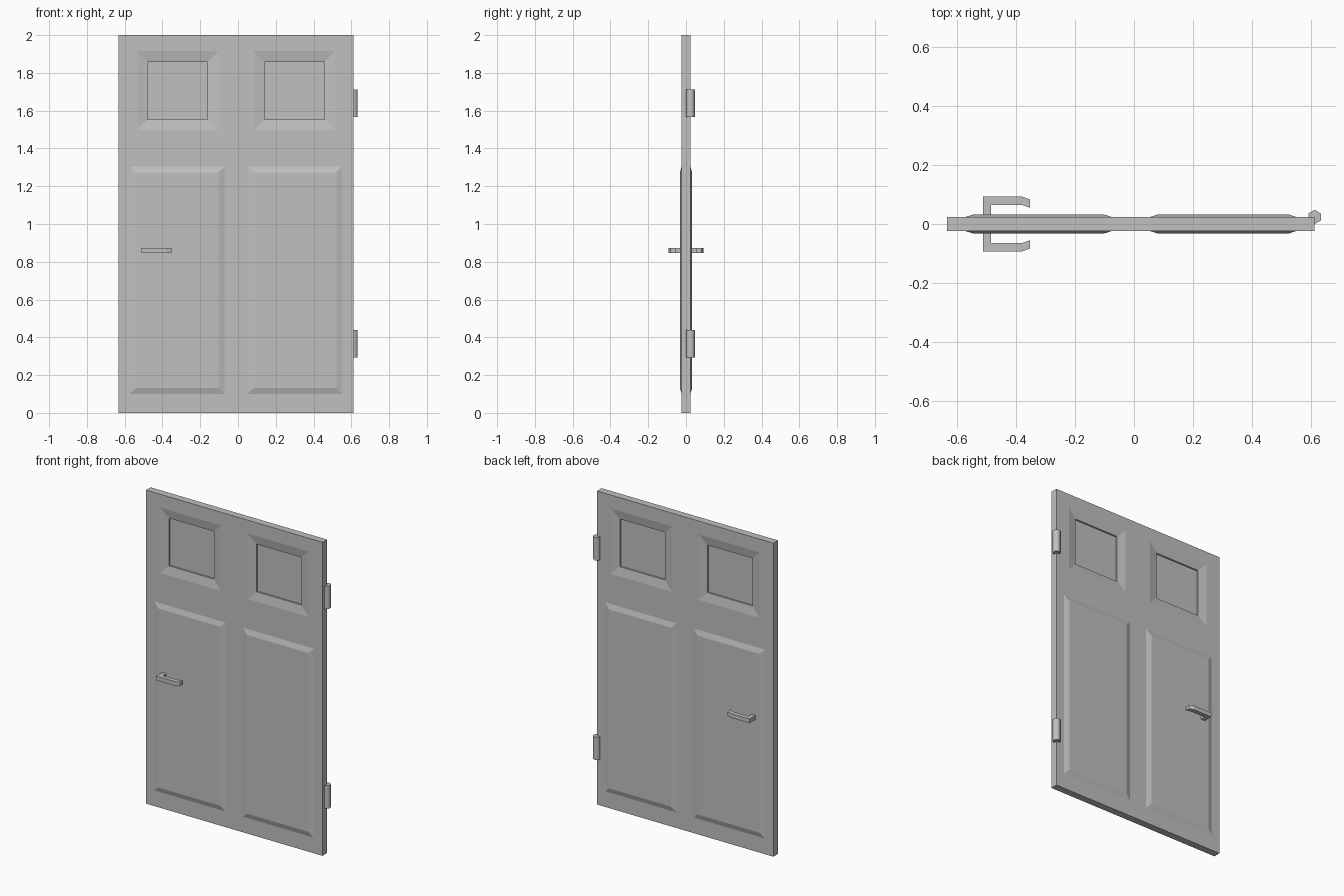
import bpy, bmesh, math

if "Cube" in bpy.data.objects:
    bpy.data.objects.remove(bpy.data.objects["Cube"], do_unlink=True)

CX = -0.0105          # centre line of the door leaf
HALF_W = 0.6225       # half the leaf width
HALF_T = 0.023        # half the leaf thickness

grey = bpy.data.materials.new("door_grey")
grey.use_nodes = True
colour = (0.53, 0.53, 0.53, 1)
grey.diffuse_color = colour
grey.node_tree.nodes["Principled BSDF"].inputs["Base Color"].default_value = colour


def make_object(name, bm, mirror=True):
    """Turn a bmesh into an object, mirrored from front to back if asked."""
    bm.normal_update()
    mesh = bpy.data.meshes.new(name)
    bm.to_mesh(mesh)
    bm.free()
    mesh.materials.append(grey)
    obj = bpy.data.objects.new(name, mesh)
    bpy.context.collection.objects.link(obj)
    if mirror:
        mod = obj.modifiers.new("front_to_back", 'MIRROR')
        mod.use_axis = (False, True, False)
    return obj


def inset(bm, faces, thickness, depth):
    bm.normal_update()
    bmesh.ops.inset_individual(bm, faces=faces, thickness=thickness,
                               depth=depth, use_even_offset=True)


# Door leaf: front face as a grid, two cells sunk for the windows
xs = [CX + d for d in (-HALF_W, -0.525, -0.093, 0.093, 0.525, HALF_W)]
zs = [0, 1.497, 1.915, 2]
bm = bmesh.new()
grid = [[bm.verts.new((x, -HALF_T, z)) for x in xs] for z in zs]
windows = []
for j in range(len(zs) - 1):
    for i in range(len(xs) - 1):
        f = bm.faces.new((grid[j][i], grid[j][i + 1],
                          grid[j + 1][i + 1], grid[j + 1][i]))
        if j == 1 and i in (1, 3):
            windows.append(f)
rim = [e for e in bm.edges if e.is_boundary]
ext = bmesh.ops.extrude_edge_only(bm, edges=rim)
for v in ext["geom"]:
    if isinstance(v, bmesh.types.BMVert):
        v.co.y = 0
bmesh.ops.recalc_face_normals(bm, faces=bm.faces)
if windows[0].normal.y > 0:
    bmesh.ops.reverse_faces(bm, faces=bm.faces)
inset(bm, windows, 0.057, -0.010)     # sloped surround
inset(bm, windows, 0.0005, -0.010)    # step down to the pane
make_object("door_leaf", bm)

# Raised lower panels with bevelled borders
for side, name in ((-1, "right_panel"), (1, "left_panel")):
    x0, x1 = sorted((CX + side * 0.062, CX + side * 0.563))
    bm = bmesh.new()
    f = bm.faces.new([bm.verts.new((x, -HALF_T, z)) for x, z in
                      ((x0, 0.10), (x1, 0.10), (x1, 1.305), (x0, 1.305))])
    inset(bm, [f], 0.032, 0.010)
    make_object(name, bm)

# Lever handle: bent profile extruded upward, one on each side
profile = [(-0.512, -0.015), (-0.512, -0.093), (-0.38, -0.093), (-0.352, -0.083),
           (-0.352, -0.055), (-0.38, -0.065), (-0.485, -0.065), (-0.485, -0.015)]
bm = bmesh.new()
f = bm.faces.new([bm.verts.new((x, y, 0.846)) for x, y in profile])
ext = bmesh.ops.extrude_face_region(bm, geom=[f], use_keep_orig=True)
bmesh.ops.translate(bm, vec=(0, 0, 0.027),
                    verts=[v for v in ext["geom"] if isinstance(v, bmesh.types.BMVert)])
bmesh.ops.recalc_face_normals(bm, faces=bm.faces)
make_object("lever_handles", bm)

# Six-sided hinge barrels on the back edge
for name, z in (("lower_hinge", 0.367), ("upper_hinge", 1.64)):
    bpy.ops.mesh.primitive_cylinder_add(vertices=6, radius=0.024, depth=0.146,
                                        location=(0.612, 0.024, z))
    hinge = bpy.context.object
    hinge.name = name
    hinge.data.materials.append(grey)
    bpy.ops.object.shade_smooth_by_angle(angle=math.radians(65))
